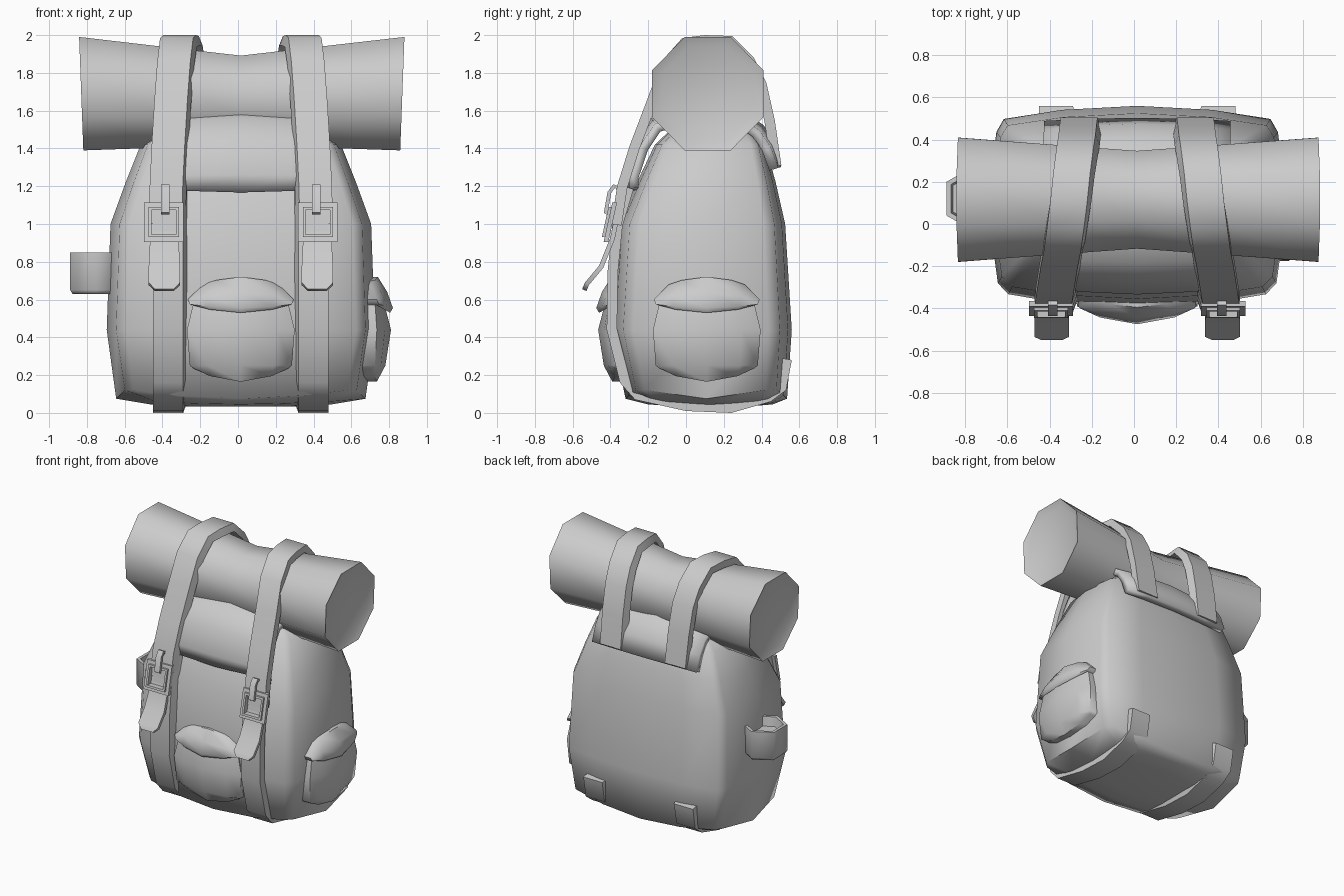
import bpy, bmesh, math
from mathutils import Vector

if "Cube" in bpy.data.objects:
    bpy.data.objects.remove(bpy.data.objects["Cube"])

CX = 0.015   # centre line of the pack


def skin(name, rows, ring=True, caps=True, loop=False, angle=50):
    """Bridge rows of points into one smooth-by-angle mesh."""
    bm = bmesh.new()
    vs = [[bm.verts.new(p) for p in r] for r in rows]
    n = len(vs[0])
    pairs = list(zip(vs, vs[1:])) + ([(vs[-1], vs[0])] if loop else [])
    for a, b in pairs:
        for i in range(n if ring else n - 1):
            j = (i + 1) % n
            bm.faces.new((a[i], a[j], b[j], b[i]))
    if caps:
        bm.faces.new(vs[0])
        bm.faces.new(vs[-1])
    bmesh.ops.recalc_face_normals(bm, faces=bm.faces)
    me = bpy.data.meshes.new(name)
    bm.to_mesh(me)
    bm.free()
    ob = bpy.data.objects.new(name, me)
    bpy.context.collection.objects.link(ob)
    bpy.ops.object.select_all(action='DESELECT')
    bpy.context.view_layer.objects.active = ob
    ob.select_set(True)
    bpy.ops.object.shade_smooth_by_angle(angle=math.radians(angle))
    return ob


def strip(name, path, side, thick=0.055, flare=0.02):
    """Strap along (x, y, z, width); y-z is the outer face, side mirrors it."""
    rows = []
    for i, (x, y, z, w) in enumerate(path):
        a, b = path[max(i - 1, 0)], path[min(i + 1, len(path) - 1)]
        t = Vector((b[1] - a[1], b[2] - a[2])).normalized()
        ny, nz = -t.y * thick, t.x * thick      # towards the inside
        rows.append([(CX + side * px, py, pz) for px, py, pz in (
            (x - w / 2, y, z), (x + w / 2, y, z),
            (x + w / 2, y + ny, z + nz), (x - w / 2 - flare, y + ny, z + nz))])
    return skin(name, rows, angle=58)


# Main bag: boxy rings with bulging panels, pillow-shaped bottom
half = [(0, -1), (.5, -.96), (.86, -.87), (.93, -.76), (1, 0), (.94, .74), (.89, .87), (.5, .96), (0, 1)]
section = half + [(-u, v) for u, v in half[-2:0:-1]]
rows = []
for z, w, yf, yb, sag in [(.035, .3, -.06, .34, 0), (.065, .48, -.2, .46, .02), (.145, .66, -.32, .535, .07),
                          (.44, .71, -.395, .56, 0), (1.0, .69, -.355, .525, 0), (1.22, .61, -.26, .475, 0),
                          (1.42, .53, -.165, .42, 0), (1.5, .42, -.08, .36, 0)]:
    rows.append([(CX + u * w, (yf + yb) / 2 + v * (yb - yf) / 2, z - sag * (1 - u * u * abs(v)))
                 for u, v in section])
skin("bag_body", rows, angle=65)

# Padded lid running from the front over the top to the back
lid = [(-.275, 1.19), (-.275, 1.25), (-.225, 1.4), (-.15, 1.51), (0, 1.55), (.28, 1.54),
       (.37, 1.48), (.425, 1.4), (.465, 1.29)]
rows = []
for k, (y, z) in enumerate(lid):
    d = Vector((y - .1, z - 1.15)).normalized()
    puff = 0.035 if 0 < k < 8 else 0.015
    rows.append([(CX + .44 * t, y + d.x * puff * (1 - t * t),
                  z + d.y * puff * (1 - t * t) - (.02 * (1 - t * t) if k == 0 else 0))
                 for t in (-1, -.6, 0, .6, 1)])
top = skin("lid", rows, ring=False, caps=False)
mod = top.modifiers.new("thickness", 'SOLIDIFY')
mod.thickness, mod.offset = 0.05, 0

# Bedroll: eight-sided, pinched in the middle, slightly dished ends
rows = []
for x, r, zc in [(-.805, .27, 1.69), (-.83, .325, 1.69), (-.36, .286, 1.67), (0.015, .256, 1.655),
                 (.39, .286, 1.67), (.87, .325, 1.69), (.845, .27, 1.69)]:
    tilt = math.copysign(.012, x) if abs(x) > .7 else 0
    rows.append([(x + tilt * math.sin(a), .115 + .98 * r * math.cos(a), zc + r * math.sin(a))
                 for a in (math.radians(45 * i + 22.5) for i in range(8))])
skin("bedroll", rows)


# Pouch with an overhanging flap
def pocket(name, place):
    # centre z, edge z, half width, centre depth, edge depth
    prof = [(.72, .68, .2, -.15, -.15), (.72, .68, .2, .035, 0), (.64, .6, .28, .085, .03),
            (.555, .575, .27, .115, .04), (.53, .57, .255, .1, .03), (.575, .585, .25, .07, .02),
            (.44, .44, .285, .105, .03), (.25, .25, .27, .075, .02), (.165, .235, .25, .03, 0),
            (.165, .235, .25, -.15, -.15)]
    rows = []
    for zc, ze, w, dc, de in prof:
        mix = [(t, zc + (ze - zc) * t * t, dc + (de - dc) * t * t) for t in (-1, -.65, 0, .65, 1)]
        rows.append([place(-w, ze, -.15)] + [place(t * w, z, d) for t, z, d in mix] + [place(w, ze, -.15)])
    skin(name, rows, ring=False, caps=False, angle=55)


pocket("front_pocket", lambda a, z, d: (CX + a, -.36 - d, z))
pocket("side_pocket", lambda a, z, d: (.705 + d, .11 + a, z))

# Hexagonal cup hanging on the left side
cup = [(.145, .63), (.16, .65), (.16, .85), (.135, .85), (.125, .78)]
skin("cup", [[(-.75 + r * math.cos(math.radians(60 * i + 30)), .12 + r * math.sin(math.radians(60 * i + 30)), z)
              for i in range(6)] for r, z in cup], angle=65)

# Straps and buckles, mirrored left and right
upper = [(.275, .505, 1.31), (.28, .47, 1.55), (.285, .425, 1.75), (.295, .36, 1.88), (.31, .245, 1.995),
         (.325, .1, 2.0), (.34, -.02, 1.985), (.355, -.13, 1.86), (.37, -.205, 1.66), (.385, -.3, 1.41),
         (.395, -.365, 1.2), (.4, -.395, 1.0)]
lower = [(-.33, 1.2), (-.39, 1.0), (-.415, .75), (-.42, .44), (-.35, .16), (-.27, .07), (0, .01),
         (.24, 0), (.45, .06), (.53, .12), (.56, .28)]
tail = [(-.37, 1.08, .14), (-.4, .93, .15), (-.46, .78, .165), (-.535, .69, .165), (-.55, .655, .1)]
prong = [(-.36, 1.2), (-.385, 1.21), (-.415, 1.17), (-.435, 1.06), (-.42, 1.05)]
for side, label in ((-1, "left"), (1, "right")):
    strip(label + "_upper_strap", [(*p, .175) for p in upper], side)
    strip(label + "_lower_strap", [(.385, y, z, .16) for y, z in lower], side)
    strip(label + "_strap_tail", [(.405, y, z, w) for y, z, w in tail], side, .025, 0)
    strip(label + "_buckle_prong", [(.4, y, z, .045) for y, z in prong], side, .02, 0)
    # square buckle frame leaning with the strap
    rows = []
    for h, d in [(.105, 0), (.105, .025), (.08, .025), (.08, .04), (.065, .04), (.065, 0)]:
        rows.append([(CX + side * .408 + sx * h, -.388 - d + .22 * sz * h, 1.01 + sz * h)
                     for sx, sz in ((-1, -1), (1, -1), (1, 1), (-1, 1))])
    skin(label + "_buckle", rows, caps=False, loop=True, angle=20)
